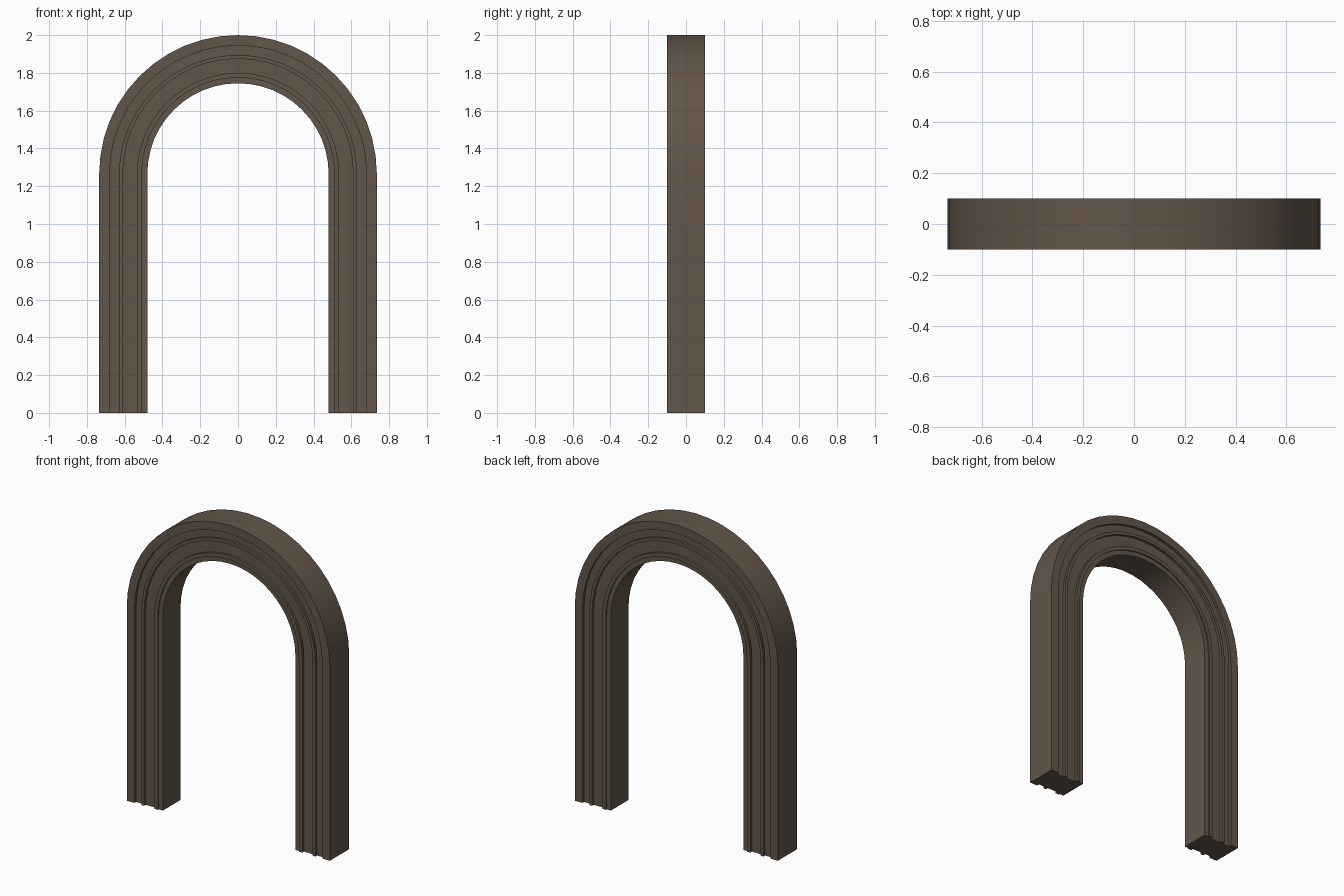
import bpy, bmesh, math

if "Cube" in bpy.data.objects:
    bpy.data.objects.remove(bpy.data.objects["Cube"])

CENTRE_Z = 1.265   # springing height of the round head
SEGMENTS = 24      # steps around the head

# Moulding across the frame: (inner radius, outer radius, half depth)
bands = [(0.48, 0.51, 0.092), (0.51, 0.535, 0.10), (0.535, 0.61, 0.083),
         (0.61, 0.63, 0.10), (0.63, 0.68, 0.083), (0.68, 0.735, 0.10)]

# Closed cross-section: front steps from inside out, then mirrored back
front = [(r, -d) for r0, r1, d in bands for r in (r0, r1)]
section = front + [(r, -y) for r, y in reversed(front)]

# Path stations: (angle, height) - right foot, round head, left foot
stations = [(0.0, 0.0)]
stations += [(math.pi * i / SEGMENTS, CENTRE_Z) for i in range(SEGMENTS + 1)]
stations += [(math.pi, 0.0)]

# Sweep the section along the path
bm = bmesh.new()
rings = [[bm.verts.new((r * math.cos(a), y, z + r * math.sin(a) if z else 0.0))
          for r, y in section] for a, z in stations]
n = len(section)
for a, b in zip(rings, rings[1:]):
    for i in range(n):
        j = (i + 1) % n
        bm.faces.new((a[i], a[j], b[j], b[i]))
bm.faces.new(rings[0])
bm.faces.new(rings[-1])
bmesh.ops.recalc_face_normals(bm, faces=bm.faces)

mesh = bpy.data.meshes.new("arch_frame")
bm.to_mesh(mesh)
bm.free()
arch = bpy.data.objects.new("arch_frame", mesh)
bpy.context.collection.objects.link(arch)

# Dark brown wood
wood = bpy.data.materials.new("dark brown wood")
wood.diffuse_color = (0.125, 0.092, 0.066, 1.0)
wood.use_nodes = True
wood.node_tree.nodes["Principled BSDF"].inputs["Base Color"].default_value = wood.diffuse_color
mesh.materials.append(wood)

# Smooth head, crisp moulding edges
bpy.context.view_layer.objects.active = arch
arch.select_set(True)
bpy.ops.object.shade_smooth_by_angle(angle=math.radians(30))
